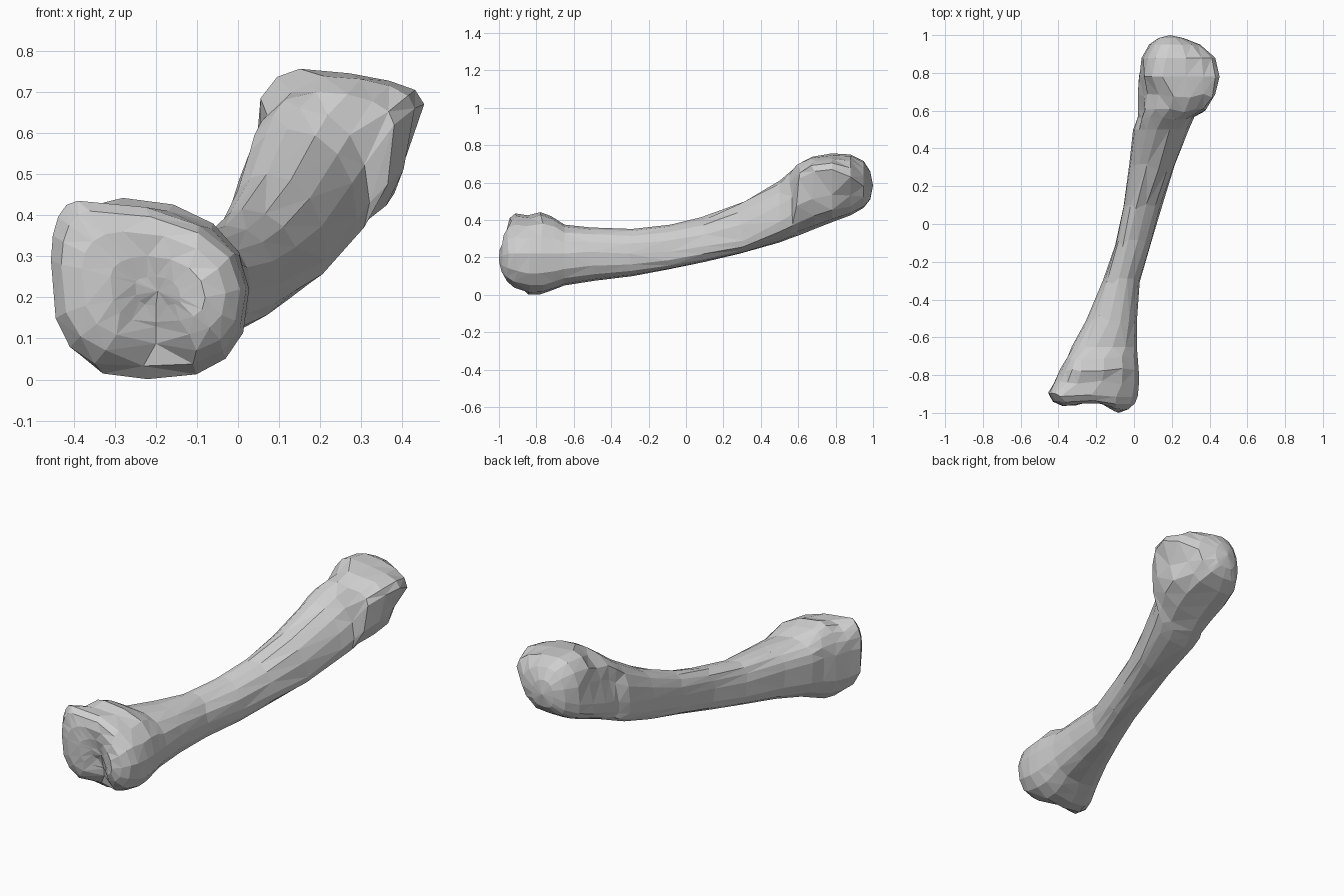
import bpy, bmesh, math, random

if "Cube" in bpy.data.objects:
    bpy.data.objects.remove(bpy.data.objects["Cube"])

random.seed(4)
QUARTER = 4      # points per quarter of each cross-section
# Roundness of each quarter: 1 is an ellipse, less is boxier
POWERS = {"top_right": .95, "right_bottom": .76, "bottom_left": .66, "left_top": .9}

bone = bpy.data.materials.new("bone_grey")
bone.diffuse_color = (0.62, 0.62, 0.62, 1)
bone.use_nodes = True
bone.node_tree.nodes["Principled BSDF"].inputs["Base Color"].default_value = bone.diffuse_color

# Each section: y, then (x, z) of its leftmost, rightmost, top and bottom points
NECK_LOW = (-.65, (-.33, .27), (.015, .22), (-.20, .375), (-.17, .05))
NECK_HIGH = (.50, (-.005, .40), (.29, .39), (.12, .61), (.07, .28))

SHAFT = [
    NECK_LOW,
    (-.50, (-.255, .26), (.015, .23), (-.13, .36), (-.12, .075)),
    (-.30, (-.165, .25), (.03, .22), (-.08, .352), (-.07, .10)),
    (-.10, (-.10, .27), (.095, .23), (-.03, .375), (-.01, .135)),
    (.10, (-.055, .30), (.15, .26), (.01, .415), (.03, .175)),
    (.30, (-.025, .36), (.215, .29), (.07, .50), (.05, .22)),
    NECK_HIGH,
]
LOWER_END = [
    NECK_LOW,
    (-.71, (-.355, .28), (.02, .22), (-.28, .42), (-.20, .025)),
    (-.77, (-.39, .28), (.025, .22), (-.28, .442), (-.22, .003)),
    (-.84, (-.425, .29), (.027, .22), (-.30, .425), (-.22, .0)),
    (-.90, (-.455, .29), (.02, .22), (-.39, .435), (-.23, .025)),
    (-.935, (-.43, .28), (.005, .22), (-.36, .41), (-.20, .06)),
    (-.948, (-.38, .27), (-.03, .21), (-.28, .36), (-.20, .10)),
    (-.952, (-.31, .25), (-.08, .20), (-.22, .30), (-.20, .14)),
    (-.954, (-.25, .235), (-.14, .20), (-.20, .25), (-.20, .18)),
]
UPPER_END = [
    NECK_HIGH,
    (.56, (.0, .42), (.32, .43), (.15, .66), (.09, .305)),
    (.60, (.01, .44), (.38, .62), (.19, .70), (.11, .32)),
    (.68, (.02, .46), (.43, .66), (.21, .738), (.13, .352)),
    (.78, (.02, .49), (.453, .67), (.15, .757), (.14, .388)),
    (.88, (.04, .52), (.43, .63), (.17, .75), (.15, .425)),
    (.95, (.08, .55), (.35, .58), (.19, .715), (.18, .465)),
    (.985, (.13, .58), (.26, .57), (.19, .66), (.19, .51)),
]


def section(y, left, right, top, bottom):
    """Closed loop through four extreme points, one arc per quarter."""
    loop = []
    quarters = ((top, right, 0), (right, bottom, 1), (bottom, left, 0), (left, top, 1))
    for (a, b, flip), power in zip(quarters, POWERS.values()):
        for i in range(QUARTER):
            t = i / QUARTER * math.pi / 2
            s, c = math.sin(t) ** power, math.cos(t) ** power
            if flip:
                s, c = 1 - c, 1 - s
            loop.append((a[0] + (b[0] - a[0]) * s, y, b[1] + (a[1] - b[1]) * c))
    return loop


def hump(d, width):
    return math.exp(-(d / width) ** 2)


def ramp(v, low, high):
    return min(1, max(0, (v - low) / (high - low)))


def loft(name, sections, tip=None, sculpt=None):
    bm = bmesh.new()
    rings = [[bm.verts.new(p) for p in section(*s)] for s in sections]
    n = QUARTER * 4
    for a, b in zip(rings, rings[1:]):
        for i in range(n):
            j = (i + 1) % n
            bm.faces.new((a[i], a[j], b[j], b[i]))
    if tip:
        end = bm.verts.new(tip)
        for i in range(n):
            bm.faces.new((rings[-1][i], rings[-1][(i + 1) % n], end))
    # Irregular facets, leaving the joining rings and the caps untouched
    for ring in rings[1:-4 if tip else -1]:
        for v in ring:
            v.co.y += random.uniform(-1, 1) * (.01 if tip else .02)
    if sculpt:
        for ring in rings[1:]:
            for v in ring:
                sculpt(v.co)
        sculpt(end.co)
    bmesh.ops.recalc_face_normals(bm, faces=bm.faces)
    bmesh.ops.triangulate(bm, faces=bm.faces, quad_method='SHORT_EDGE')
    mesh = bpy.data.meshes.new(name)
    bm.to_mesh(mesh)
    bm.free()
    mesh.materials.append(bone)
    obj = bpy.data.objects.new(name, mesh)
    bpy.context.collection.objects.link(obj)
    return obj


def shape_condyles(p):
    """Two rounded knuckles with a groove and a notch beneath."""
    front = ramp(-p.y, .84, .94)
    x = p.x
    p.y -= front * .045 * hump(x + .08, .08) * hump(p.z - .20, .17)
    p.y -= front * .015 * hump(x + .36, .07) * hump(p.z - .25, .20)
    p.y += front * .055 * hump(x + .21, .06) * hump(p.z - .12, .15)
    p.z += front * .03 * hump(x + .19, .05) * (p.z < .12)


def shape_head(p):
    """Hollow between ball and knob, waist on the left, undercut on the right."""
    if p.z > .6:
        p.z -= .03 * hump(p.x - .10, .05) * hump(p.y - .70, .05)
        p.z -= .012 * hump(p.x - .32, .06) * hump(p.y - .76, .06)
    waist = .02 + .033 * ramp(p.z, .47, .55) - .013 * ramp(p.z, .60, .65)
    if p.y > .56:
        p.x = max(p.x, waist)
    limit = .397 + min(.06, max(0, p.z - .5) * .5)
    limit -= .6 * max(0, p.y - .76) * ramp(-p.z, -.6, -.5)
    p.x = min(p.x, limit)


loft("shaft", SHAFT)
lower = loft("lower_knuckles", LOWER_END, (-.195, -.954, .215), shape_condyles)
loft("upper_head", UPPER_END, (.19, 1.0, .585), shape_head)

# Bring the foremost knuckle exactly to the end of the bone
front = min(v.co.y for v in lower.data.vertices)
for v in lower.data.vertices:
    if v.co.y < -.94:
        v.co.y = -.94 + (v.co.y + .94) * .06 / (-.94 - front)
